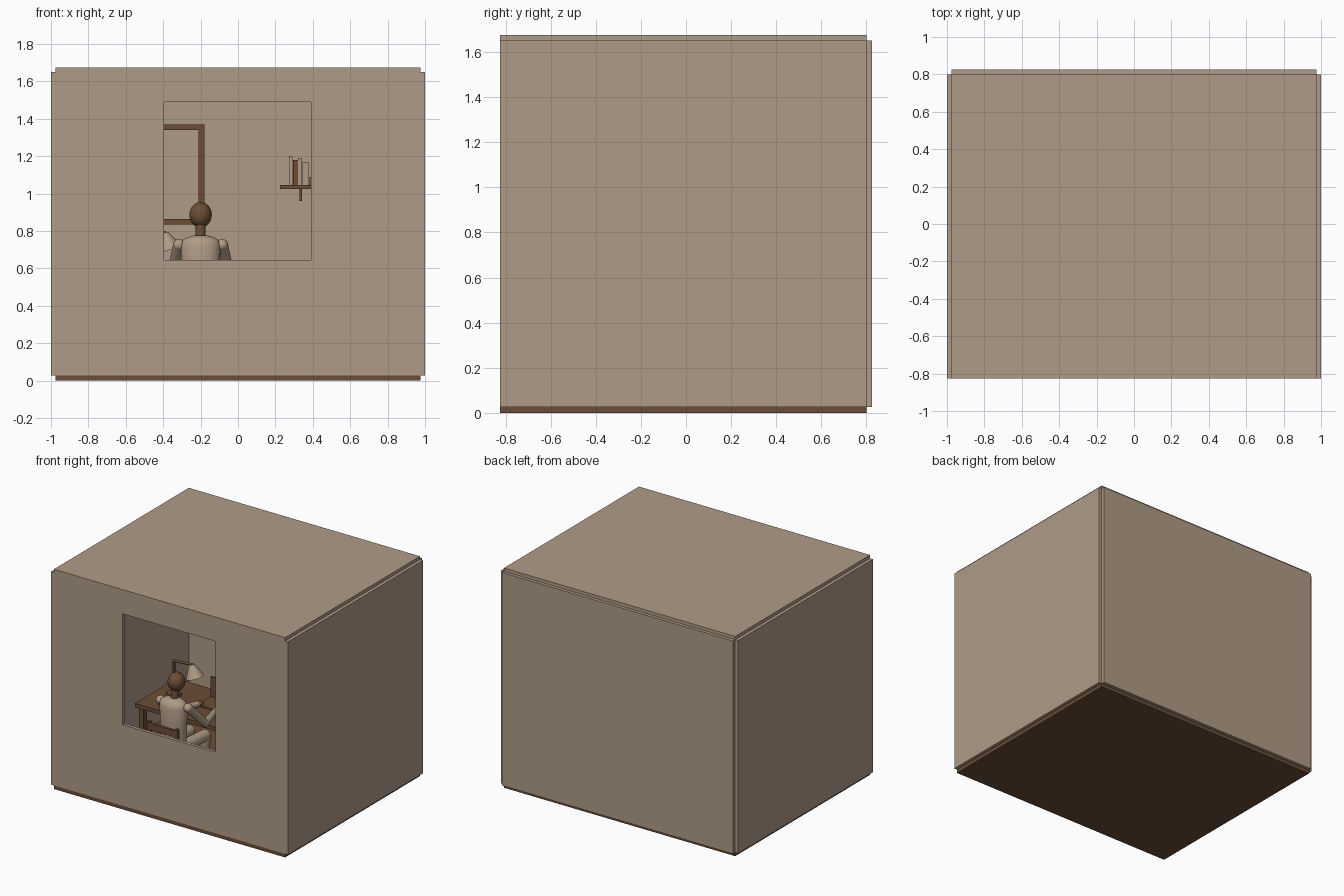
import bpy, math
from mathutils import Vector

if "Cube" in bpy.data.objects:
    bpy.data.objects.remove(bpy.data.objects["Cube"])


def mat(name, c):
    m = bpy.data.materials.new(name)
    m.diffuse_color = (*c, 1)
    m.use_nodes = True
    m.node_tree.nodes["Principled BSDF"].inputs["Base Color"].default_value = m.diffuse_color
    return m


BEIGE = mat("beige", (0.43, 0.33, 0.24))
BROWN = mat("brown", (0.145, 0.075, 0.037))


def mesh(name, verts, faces, m, smooth=False):
    me = bpy.data.meshes.new(name)
    me.from_pydata(verts, [], faces)
    me.materials.append(m)
    ob = bpy.data.objects.new(name, me)
    bpy.context.collection.objects.link(ob)
    if smooth:
        bpy.context.view_layer.objects.active = ob
        ob.select_set(True)
        bpy.ops.object.shade_smooth_by_angle(angle=math.radians(40))
        ob.select_set(False)
    return ob


def box(name, x0, x1, y0, y1, z0, z1, m):
    v = [(x, y, z) for z in (z0, z1) for y in (y0, y1) for x in (x0, x1)]
    f = [(0, 2, 3, 1), (4, 5, 7, 6), (0, 1, 5, 4), (2, 6, 7, 3), (0, 4, 6, 2), (1, 3, 7, 5)]
    return mesh(name, v, f, m)


def loft(name, rings, m, n=24, smooth=True):
    """rings: (centre, axis, rx, ry), joined end to end and capped"""
    v = []
    for c, ax, rx, ry in rings:
        q = Vector(ax).to_track_quat('Z', 'Y') if abs(ax[2]) < 0.999 else None
        for i in range(n):
            a = 2 * math.pi * i / n
            p = Vector((rx * math.cos(a), ry * math.sin(a), 0))
            if q:
                p = q @ p
            v.append(Vector(c) + p)
    f = [tuple(reversed(range(n))), tuple(range(len(v) - n, len(v)))]
    for k in range(len(rings) - 1):
        for i in range(n):
            j = (i + 1) % n
            f.append((k * n + i, k * n + j, (k + 1) * n + j, (k + 1) * n + i))
    return mesh(name, v, f, m, smooth)


def rod(name, a, b, r0, r1, m, n=20):
    ax = (Vector(b) - Vector(a)).normalized()
    if ax.z < -0.999:
        a, b, r0, r1, ax = b, a, r1, r0, -ax
    return loft(name, [(a, ax, r0, r0), (b, ax, r1, r1)], m, n)


def ball(name, c, s, m):
    bpy.ops.mesh.primitive_uv_sphere_add(segments=28, ring_count=16, location=c)
    ob = bpy.context.object
    ob.name = name
    ob.scale = s
    ob.data.materials.append(m)
    bpy.ops.object.shade_smooth()
    ob.select_set(False)
    return ob


# room shell
box("floor", -.975, .975, -.825, .8, 0, .027, BROWN)
box("ceiling", -.975, .975, -.825, .8, 1.65, 1.675, BEIGE)
box("back_wall", -.975, .975, .8, .825, .027, 1.65, BEIGE)
for side, x in (("left", -1), ("right", .975)):
    box(side + "_wall", x, x + .025, -.825, .8, .027, 1.65, BEIGE)

# front wall with a square opening
outer = [(-.975, .027), (.975, .027), (.975, 1.65), (-.975, 1.65)]
inner = [(-.395, .645), (.39, .645), (.39, 1.49), (-.395, 1.49)]
v = [(x, y, z) for y in (-.825, -.8) for x, z in outer + inner]
f = []
for i in range(4):
    j = (i + 1) % 4
    f += [(i, j, 4 + j, 4 + i), (8 + j, 8 + i, 12 + i, 12 + j),
          (j, i, 8 + i, 8 + j), (4 + i, 4 + j, 12 + j, 12 + i)]
mesh("front_wall", v, f, BEIGE)

# framed panel on the back wall
fx0, fx1, fz0, fz1, t = -.82, -.18, .835, 1.37, .03
box("frame_bottom", fx0, fx1, .775, .8, fz0, fz0 + t, BROWN)
box("frame_top", fx0, fx1, .775, .8, fz1 - t, fz1, BROWN)
box("frame_left", fx0, fx0 + t, .775, .8, fz0 + t, fz1 - t, BROWN)
box("frame_right", fx1 - t, fx1, .775, .8, fz0 + t, fz1 - t, BROWN)
box("frame_panel", fx0 + t, fx1 - t, .792, .8, fz0 + t, fz1 - t, BEIGE)

# shelf with brackets and books
box("shelf", .225, .775, .64, .8, 1.025, 1.047, BROWN)
for x in (.335, .665):
    box("shelf_bracket", x - .006, x + .006, .785, .8, .96, 1.025, BROWN)
    box("shelf_bracket_arm", x - .006, x + .006, .68, .8, 1.013, 1.025, BROWN)
for x0, x1, z1, m in ((.272, .292, 1.2, BEIGE), (.294, .32, 1.18, BROWN),
                      (.322, .342, 1.19, BEIGE), (.346, .376, 1.17, BEIGE)):
    box("book", x0, x1, .67, .78, 1.047, z1, m)
box("lying_book", .382, .5, .67, .78, 1.047, 1.09, BROWN)

# desk
dx0, dx1, dy0, dy1, dz = -.68, .28, -.27, .23, .52
box("desk_top", dx0, dx1, dy0, dy1, dz - .03, dz, BROWN)
for x in (dx0 + .02, dx1 - .06):
    for y in (dy0 + .02, dy1 - .06):
        box("desk_leg", x, x + .04, y, y + .04, .027, dz - .03, BROWN)

# laptop
box("laptop_base", -.3, -.1, -.06, .1, dz, dz + .012, BROWN)
box("laptop_screen", -.3, -.1, .1, .112, dz, dz + .165, BROWN)

# desk lamp
loft("lamp_base", [((-.54, 0, dz), (0, 0, 1), .055, .055),
                   ((-.54, 0, dz + .018), (0, 0, 1), .05, .05)], BROWN)
rod("lamp_post", (-.54, 0, dz + .018), (-.54, 0, .785), .009, .009, BROWN, 12)
rod("lamp_arm", (-.545, 0, .78), (-.385, 0, .79), .009, .009, BROWN, 12)
rod("lamp_shade", (-.392, 0, .79), (-.362, 0, .7), .02, .065, BEIGE)

# chair
sx0, sx1, sy0, sy1 = -.335, -.075, -.62, -.37
box("chair_seat", sx0, sx1, sy0, sy1, .33, .36, BROWN)
for x in (sx0, sx1 - .025):
    box("chair_front_leg", x, x + .025, sy1 - .025, sy1, .027, .33, BROWN)
    box("chair_back_post", x, x + .025, sy0, sy0 + .025, .027, .61, BROWN)
    box("chair_side_rail", x, x + .025, sy0 + .025, sy1 - .025, .15, .17, BROWN)
for z in (.45, .55):
    box("chair_back_bar", sx0 + .025, sx1 - .025, sy0, sy0 + .02, z, z + .05, BROWN)

# seated person: torso, neck and head
cx, cy = -.2, -.49
up = (0, 0, 1)
loft("torso", [((cx, cy, z), up, rx, ry) for z, rx, ry in
               ((.36, .09, .075), (.45, .095, .075), (.6, .102, .075), (.72, .107, .075),
                (.75, .098, .066), (.765, .075, .05), (.775, .04, .035))], BEIGE, 32)
rod("neck", (cx, cy + .01, .765), (cx, cy + .02, .83), .027, .027, BROWN)
ball("head", (cx, -.455, .886), (.06, .066, .068), BROWN)

# arms and legs, mirrored about the body
for s, side in ((-1, "left"), (1, "right")):
    sh, el, ha = (cx + s * .115, cy + .01, .725), (cx + s * .155, -.33, .56), (cx + s * .08, -.08, .55)
    ball(side + "_shoulder", sh, (.033, .035, .033), BEIGE)
    rod(side + "_upper_arm", sh, el, .032, .028, BEIGE)
    ball(side + "_elbow", el, (.028, .028, .028), BEIGE)
    rod(side + "_forearm", el, ha, .028, .022, BEIGE)
    ball(side + "_hand", (ha[0], ha[1] + .02, ha[2] - .002), (.022, .034, .016), BROWN)
    hip, kn, an = (cx + s * .055, cy, .405), (cx + s * .065, -.21, .4), (cx + s * .065, -.2, .08)
    rod(side + "_thigh", hip, kn, .048, .042, BEIGE)
    ball(side + "_knee", kn, (.042, .042, .042), BEIGE)
    rod(side + "_shin", kn, an, .04, .03, BEIGE)
    ball(side + "_shoe", (an[0], an[1] + .03, .056), (.034, .07, .029), BROWN)
